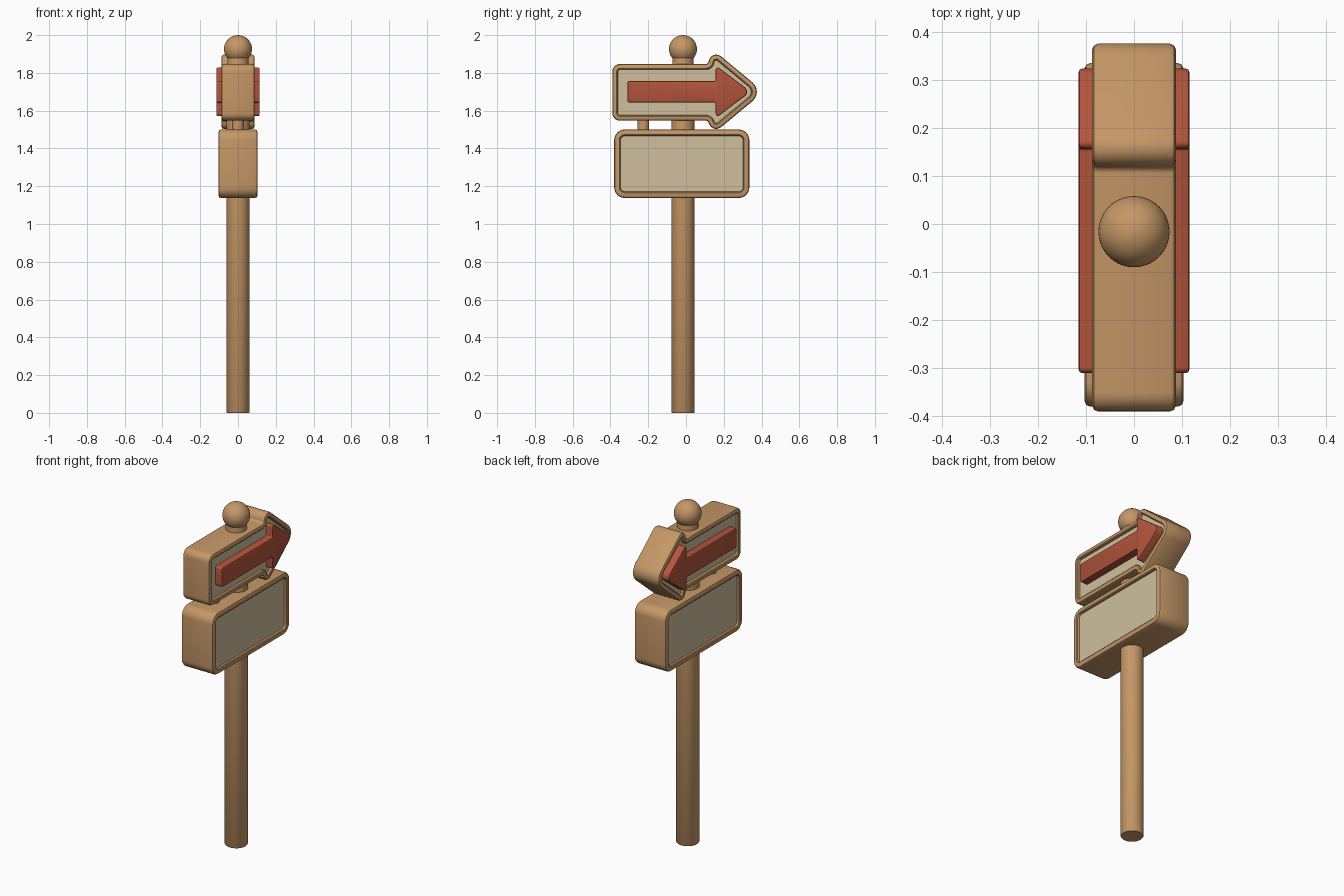
import bpy, bmesh, math
from mathutils import Vector

if "Cube" in bpy.data.objects:
    bpy.data.objects.remove(bpy.data.objects["Cube"])


def material(name, rgb):
    m = bpy.data.materials.new(name)
    m.diffuse_color = (*rgb, 1)
    m.use_nodes = True
    m.node_tree.nodes["Principled BSDF"].inputs["Base Color"].default_value = m.diffuse_color
    return m


WOOD = material("warm wood", (0.56, 0.31, 0.135))
CREAM = material("cream panel", (0.62, 0.52, 0.34))
RED = material("brick red", (0.45, 0.09, 0.045))


def inset_outline(corners, d, segs=6):
    """Counter-clockwise (y, z, radius) corners, moved inward by d and rounded."""
    n, out = len(corners), []
    for i in range(n):
        p = Vector(corners[i][:2])
        e0 = (p - Vector(corners[i - 1][:2])).normalized()
        e1 = (Vector(corners[(i + 1) % n][:2]) - p).normalized()
        n0, n1 = Vector((-e0.y, e0.x)), Vector((-e1.y, e1.x))
        miter = (n0 + n1) / (1 + n0.dot(n1))
        q = p + miter * d
        sign = 1 if e0.x * e1.y - e0.y * e1.x > 0 else -1
        r = max(corners[i][2] - sign * d, 0.004)
        c = q + miter * r * sign
        a0 = math.atan2(-n0.y * sign, -n0.x * sign)
        a1 = math.atan2(-n1.y * sign, -n1.x * sign)
        turn = (a1 - a0 + math.pi) % (2 * math.pi) - math.pi
        for k in range(segs + 1):
            a = a0 + turn * k / segs
            out.append((c.x + r * math.cos(a), c.y + r * math.sin(a)))
    return out


def finish(ob, angle=35):
    bpy.ops.object.select_all(action='DESELECT')
    ob.select_set(True)
    bpy.context.view_layer.objects.active = ob
    bpy.ops.object.shade_smooth_by_angle(angle=math.radians(angle))


def slab(name, corners, profile, mats, panel_from=None):
    """Skin rings of (x, inset) from back to front and cap both ends."""
    bm = bmesh.new()
    rings = [[bm.verts.new((x, y, z)) for y, z in inset_outline(corners, d)]
             for x, d in profile]
    n = len(rings[0])
    for a, b in zip(rings, rings[1:]):
        for i in range(n):
            j = (i + 1) % n
            bm.faces.new((a[i], a[j], b[j], b[i]))
    for ring in (rings[0], rings[-1]):
        f = bm.faces.new(ring)
        if panel_from is not None:
            f.material_index = 1
    bmesh.ops.recalc_face_normals(bm, faces=bm.faces)
    me = bpy.data.meshes.new(name)
    bm.to_mesh(me)
    bm.free()
    for m in mats:
        me.materials.append(m)
    ob = bpy.data.objects.new(name, me)
    bpy.context.collection.objects.link(ob)
    finish(ob)
    return ob


def board(name, corners, half, rim, depth):
    """Thick board with rounded edges and a recessed panel on both faces."""
    e = 0.012
    side = [(half - e, 0), (half - 0.3 * e, 0.3 * e), (half, e),
            (half, rim - 0.007), (half - 0.004, rim - 0.002), (half - depth, rim)]
    prof = [(-x, d) for x, d in reversed(side)] + side
    return slab(name, corners, prof, [WOOD, CREAM], panel_from=True)


def lathe(name, pts, y, mat, segs=40):
    """Turned part about a vertical axis from (radius, z) points."""
    bm = bmesh.new()
    rings = []
    for r, z in pts:
        rings.append([bm.verts.new((r * math.cos(2 * math.pi * i / segs),
                                    y + r * math.sin(2 * math.pi * i / segs), z))
                      for i in range(segs)])
    for a, b in zip(rings, rings[1:]):
        for i in range(segs):
            j = (i + 1) % segs
            bm.faces.new((a[i], a[j], b[j], b[i]))
    bm.faces.new(rings[0][::-1])
    bm.faces.new(rings[-1])
    me = bpy.data.meshes.new(name)
    bm.to_mesh(me)
    bm.free()
    me.materials.append(mat)
    ob = bpy.data.objects.new(name, me)
    bpy.context.collection.objects.link(ob)
    finish(ob)
    return ob


# post, ball finial and the small peg joining the boards
PY = -0.016
lathe("post", [(0.058, 0), (0.062, 0.006), (0.062, 1.80), (0.056, 1.84), (0.056, 1.90)], PY, WOOD)
bpy.ops.mesh.primitive_uv_sphere_add(segments=40, ring_count=24, radius=0.074,
                                     location=(0, PY, 1.926))
ball = bpy.context.object
ball.name = "ball_finial"
ball.data.materials.append(WOOD)
finish(ball)
lathe("joining_peg", [(0.031, 1.47), (0.031, 1.58)], -0.226, WOOD, 24)

# lower rectangular board
board("lower_board", [(-0.38, 1.138, 0.055), (0.335, 1.138, 0.055),
                      (0.335, 1.5, 0.055), (-0.38, 1.5, 0.055)], 0.103, 0.034, 0.014)

# upper arrow-shaped board
board("arrow_board", [(-0.39, 1.547, 0.04), (0.12, 1.547, 0.015), (0.12, 1.458, 0.04),
                      (0.412, 1.7, 0.065), (0.12, 1.942, 0.04), (0.12, 1.847, 0.015),
                      (-0.39, 1.847, 0.04)], 0.087, 0.03, 0.016)

# raised red arrows on both faces
arrow = [(-0.31, 1.643, 0.012), (0.157, 1.643, 0.006), (0.157, 1.56, 0.012),
         (0.343, 1.7, 0.03), (0.157, 1.84, 0.012), (0.157, 1.757, 0.006),
         (-0.31, 1.757, 0.012)]
for side, s in (("right", 1), ("left", -1)):
    slab("red_arrow_" + side, arrow,
         [(s * 0.06, 0), (s * 0.108, 0), (s * 0.113, 0.002), (s * 0.115, 0.007)], [RED])
